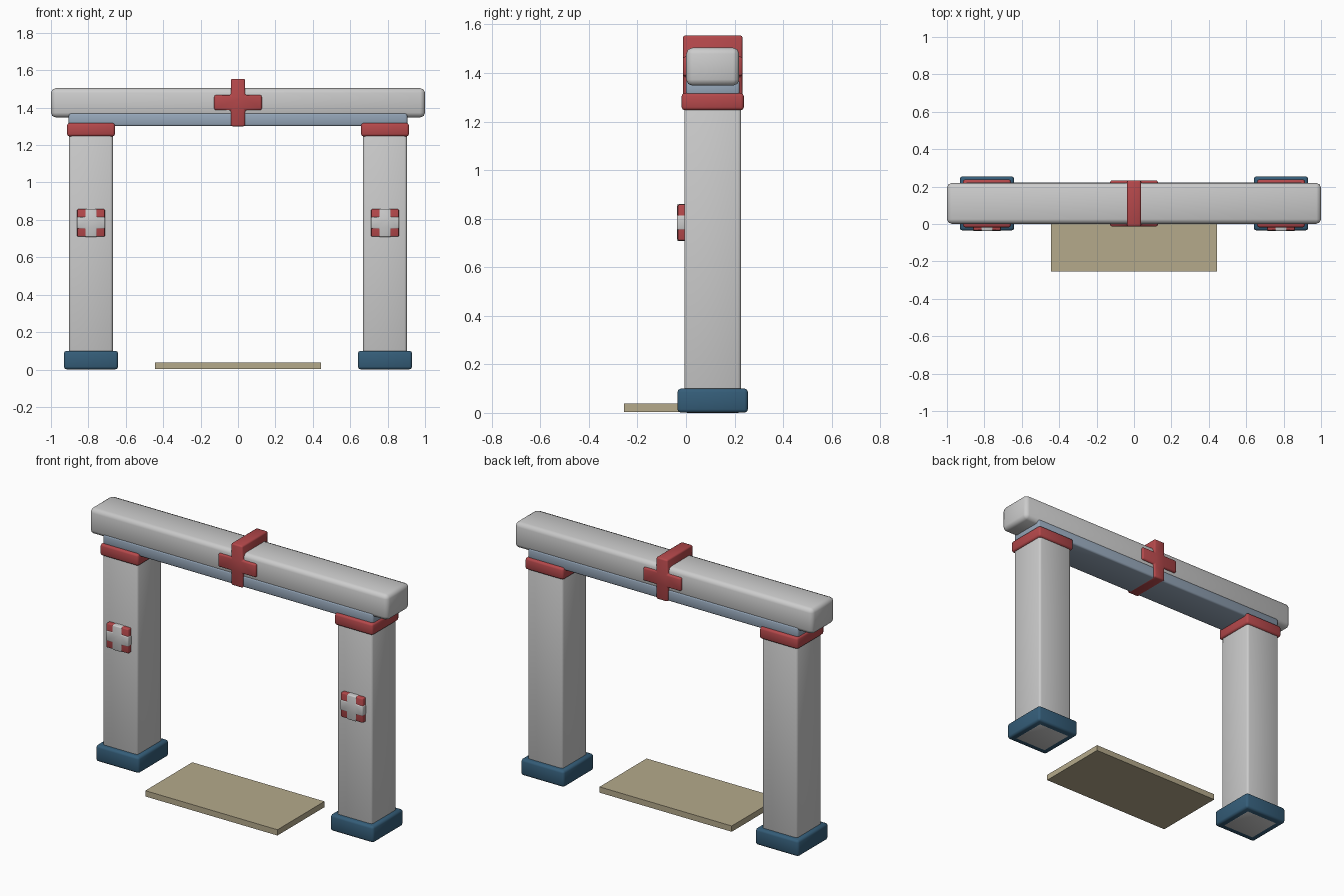
import bpy
import bmesh

if "Cube" in bpy.data.objects:
    bpy.data.objects.remove(bpy.data.objects["Cube"])


def material(name, colour):
    m = bpy.data.materials.new(name)
    m.diffuse_color = (*colour, 1)
    m.use_nodes = True
    m.node_tree.nodes["Principled BSDF"].inputs["Base Color"].default_value = m.diffuse_color
    return m


red = material("red_paint", (0.46, 0.065, 0.07))
blue = material("dark_blue_paint", (0.035, 0.11, 0.19))
pale_blue = material("pale_blue_paint", (0.30, 0.38, 0.48))
sand = material("sand", (0.46, 0.40, 0.26))


def finish(name, bm, mat, bevel, smooth=True):
    """Bevel every edge, then turn the bmesh into a named object."""
    bmesh.ops.recalc_face_normals(bm, faces=bm.faces)
    if bevel:
        bmesh.ops.bevel(bm, geom=bm.edges[:], offset=bevel, segments=2,
                        profile=0.5, affect='EDGES', clamp_overlap=True)
    for f in bm.faces:
        f.smooth = smooth
    mesh = bpy.data.meshes.new(name)
    bm.to_mesh(mesh)
    bm.free()
    if mat:
        mesh.materials.append(mat)
    obj = bpy.data.objects.new(name, mesh)
    bpy.context.collection.objects.link(obj)
    return obj


def box(name, x, y, z, mat=None, bevel=0.01, smooth=True):
    """Box given by (min, max) on each axis."""
    bm = bmesh.new()
    bmesh.ops.create_cube(bm, size=1)
    for v in bm.verts:
        v.co = [r[0] if c < 0 else r[1] for c, r in zip(v.co, (x, y, z))]
    return finish(name, bm, mat, bevel, smooth)


def cross(name, cx, cz, half_w, half_h, arm_x, arm_z, y, mat=None, bevel=0.006):
    """Plus-shaped profile in XZ, extruded along y."""
    quarter = [(arm_x, half_h), (arm_x, arm_z), (half_w, arm_z)]
    pts = quarter + [(a, -b) for a, b in reversed(quarter)]
    pts += [(-a, -b) for a, b in quarter]
    pts += [(-a, b) for a, b in reversed(quarter)]
    bm = bmesh.new()
    face = bm.faces.new([bm.verts.new((cx + a, y[0], cz + b)) for a, b in pts])
    ext = bmesh.ops.extrude_face_region(bm, geom=[face])
    new = [g for g in ext["geom"] if isinstance(g, bmesh.types.BMVert)]
    bmesh.ops.translate(bm, verts=new, vec=(0, y[1] - y[0], 0))
    return finish(name, bm, mat, bevel)


YC = 0.11   # depth centre of the gate


def around(c, half):
    return (c - half, c + half)


# The two posts with foot, cap and front badge
for side, s in (("left", -1), ("right", 1)):
    px = s * 0.786
    box(f"{side}_post", around(px, 0.117), around(YC, 0.117), (0, 1.29), None, 0.013)
    box(f"{side}_foot", around(px, 0.145), around(YC, 0.145), (0.001, 0.1), blue, 0.014)
    box(f"{side}_cap", around(px, 0.128), around(YC, 0.128), (1.247, 1.317), red, 0.012)
    box(f"{side}_badge_plate", around(px, 0.074), (-0.034, 0.02), around(0.784, 0.074),
        red, 0.006)
    cross(f"{side}_badge_cross", px, 0.784, 0.0755, 0.0755, 0.031, 0.031, (-0.038, 0.02))

# Lower lintel and main top beam
box("lintel", (-0.905, 0.905), around(YC, 0.111), (1.301, 1.37), pale_blue, 0.01)
box("top_beam", (-1, 1), around(YC, 0.109), (1.348, 1.504), None, 0.025)

# Cross running right through the beam
cross("beam_cross", 0, 1.427, 0.127, 0.127, 0.038, 0.04, around(YC, 0.123), red, 0.009)

# Doorstep slab
box("step_slab", (-0.443, 0.443), (-0.255, 0.195), (0.003, 0.038), sand, 0, False)
